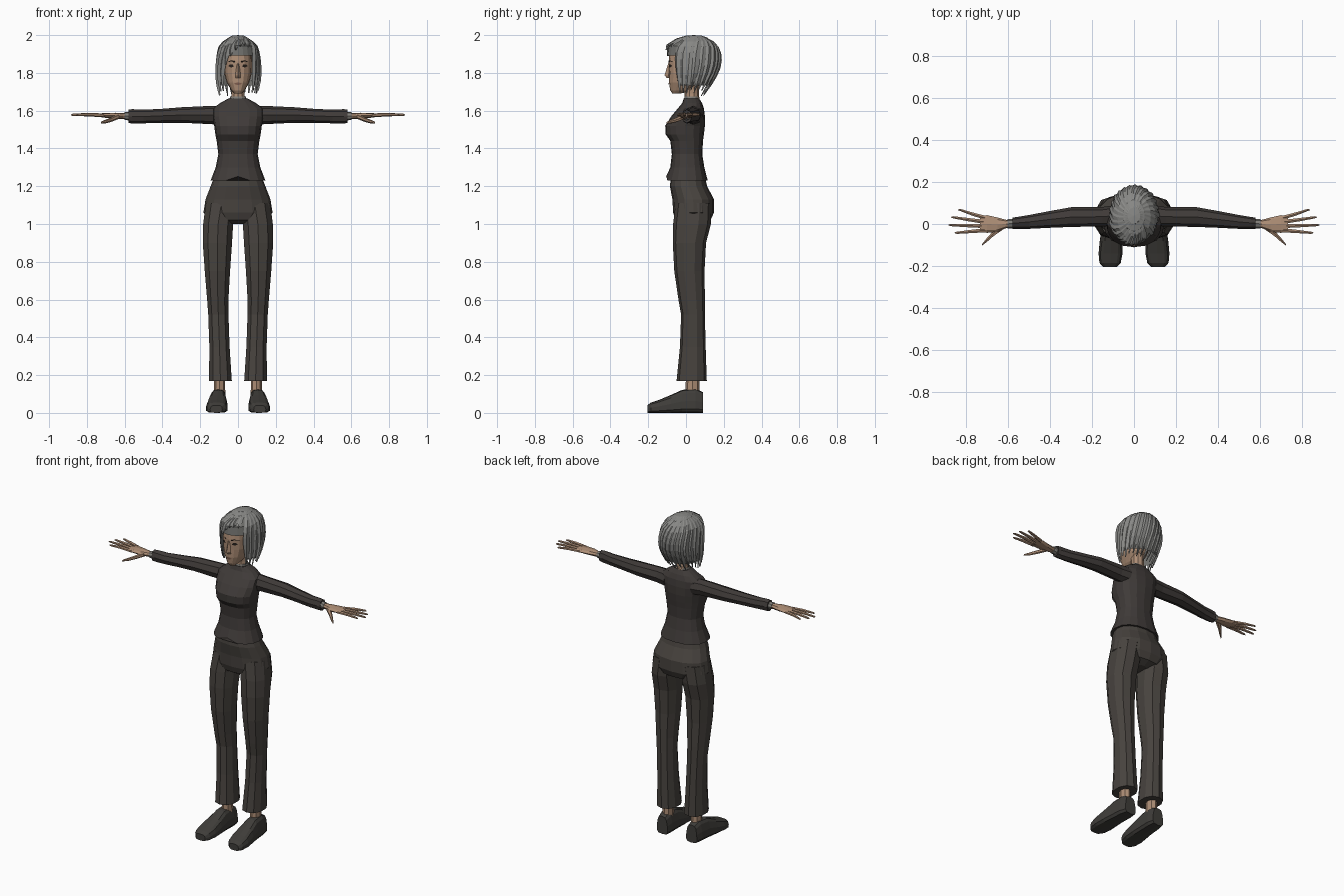
import bpy, bmesh, math, random

random.seed(4)
if "Cube" in bpy.data.objects:
    bpy.data.objects.remove(bpy.data.objects["Cube"], do_unlink=True)


def material(name, r, g, b):
    m = bpy.data.materials.new(name)
    m.use_nodes = True
    m.diffuse_color = (r, g, b, 1)
    m.node_tree.nodes["Principled BSDF"].inputs["Base Color"].default_value = (r, g, b, 1)
    return m


SKIN = material("skin", .42, .27, .18)
LIPS = material("lips", .25, .13, .09)
HAIR = material("grey hair", .25, .25, .24)
UNDERHAIR = material("dark grey hair", .16, .16, .15)
SHIRT = material("charcoal shirt", .050, .043, .040)
TROUSERS = material("brown grey trousers", .064, .056, .049)
SHOE = material("dark shoe", .050, .047, .042)
TRIM = material("grey trim", .22, .21, .19)
DARK = material("eye dark", .02, .015, .012)


def finish(name, bm, mat, mirror=False, normals=True):
    if normals:
        bmesh.ops.recalc_face_normals(bm, faces=bm.faces)
    me = bpy.data.meshes.new(name)
    bm.to_mesh(me)
    bm.free()
    me.materials.append(mat)
    ob = bpy.data.objects.new(name, me)
    bpy.context.collection.objects.link(ob)
    if mirror:
        ob.modifiers.new("mirror", "MIRROR").use_mirror_merge = False
    return ob


def loft(name, axis, sections, sides, mat, power=2.0, mirror=False, edit=None, caps=True):
    """Skin rings (position, centre u, centre v, radius u, radius v) along an axis."""
    bm = bmesh.new()
    rings = []
    for p, cu, cv, ru, rv in sections:
        ring = []
        for i in range(sides):
            a = 2 * math.pi * i / sides - math.pi / 2
            c, s = math.cos(a), math.sin(a)
            u = cu + ru * math.copysign(abs(c) ** (2 / power), c)
            v = cv + rv * math.copysign(abs(s) ** (2 / power), s)
            co = {"x": (p, u, v), "y": (u, p, v), "z": (u, v, p)}[axis]
            ring.append(bm.verts.new(co))
        rings.append(ring)
    for a, b in zip(rings, rings[1:]):
        for i in range(sides):
            j = (i + 1) % sides
            bm.faces.new((a[i], a[j], b[j], b[i]))
    if caps:
        bm.faces.new(rings[0])
        bm.faces.new(rings[-1])
    if edit:
        edit(bm)
    return finish(name, bm, mat, mirror)


def body(profile):
    """Turn (height, half width, front y, back y) into loft sections."""
    return [(z, 0, (f + b) / 2, w, (b - f) / 2) for z, w, f, b in profile]


def section_at(sections, z):
    """Interpolate centre y and radii at a height."""
    s = sorted(sections)
    z = min(max(z, s[0][0]), s[-1][0])
    for a, b in zip(s, s[1:]):
        if z <= b[0]:
            t = (z - a[0]) / (b[0] - a[0])
            return [a[k] + (b[k] - a[k]) * t for k in (2, 3, 4)]


# Shirt with a small notch in the front hem
def hem_notch(bm):
    for v in bm.verts:
        if abs(v.co.x) < .01 and v.co.y < 0 and v.co.z < 1.235:
            v.co.z += .022


loft("shirt", "z", body([
    (1.23, .145, -.105, .115), (1.30, .118, -.083, .097), (1.37, .104, -.075, .086),
    (1.44, .113, -.083, .09), (1.475, .12, -.108, .095), (1.52, .126, -.11, .1),
    (1.57, .135, -.078, .1), (1.61, .135, -.045, .095), (1.64, .095, -.02, .085),
    (1.665, .05, -.012, .07)]), 16, SHIRT, 2.4, edit=hem_notch)
loft("collar", "z", [(1.65, 0, .03, .048, .042), (1.675, 0, .03, .042, .038)], 12, TRIM)

# Sleeves and cuffs
loft("sleeve", "x", [
    (.09, .04, 1.575, .05, .05), (.15, .035, 1.577, .046, .048), (.30, .033, 1.577, .047, .041),
    (.40, .022, 1.573, .04, .037), (.50, .01, 1.569, .033, .036),
    (.56, .005, 1.57, .028, .038), (.58, .004, 1.57, .027, .035)], 8, SHIRT, mirror=True)
loft("cuff", "x", [(.57, .002, 1.571, .023, .024), (.602, .001, 1.572, .022, .02)], 8, TRIM, mirror=True)

# Hands
loft("palm", "x", [
    (.55, 0, 1.572, .018, .017), (.61, 0, 1.572, .02, .016), (.65, -.003, 1.573, .034, .016),
    (.70, 0, 1.575, .042, .013), (.735, 0, 1.576, .038, .009)], 8, SKIN, mirror=True)
tips = [(.838, .067), (.872, .032), (.885, -.005), (.855, -.042)]
for i, (tx, ty) in enumerate(tips):
    by = .03 - i * .02
    mx, my = (.71 + tx) / 2, (by + ty) / 2
    loft("finger_%d" % (i + 1), "x", [
        (.71, by, 1.575, .011, .010), (mx, my, 1.579, .009, .009),
        (tx - .01, ty, 1.578, .006, .006), (tx, ty, 1.577, .002, .002)], 6, SKIN, mirror=True)
loft("thumb", "x", [
    (.63, -.015, 1.57, .018, .013), (.67, -.045, 1.553, .015, .012),
    (.70, -.075, 1.543, .011, .010), (.725, -.1, 1.537, .004, .005)], 6, SKIN, mirror=True)

# Trousers
loft("trouser_seat", "z", body([
    (1.25, .125, -.08, .1), (1.20, .145, -.085, .112), (1.13, .172, -.072, .148),
    (1.06, .183, -.068, .148), (1.02, .14, -.055, .13), (1.0, .04, -.02, .09)]), 16, TROUSERS, 2.2)
loft("trouser_leg", "z", [
    (1.11, .088, .04, .086, .095), (1.0, .105, .032, .083, .1), (.90, .109, .018, .081, .088),
    (.75, .109, .018, .07, .08), (.60, .107, .03, .059, .07), (.52, .104, .037, .056, .063),
    (.35, .098, .036, .056, .068), (.17, .093, .03, .063, .08)], 10, TROUSERS, 2.2, mirror=True)

# Ankles and shoes
loft("ankle", "z", [(.09, .097, .035, .03, .038), (.22, .097, .035, .028, .035)], 8, SKIN, mirror=True)


def narrow_top(bm):
    for v in bm.verts:
        v.co.x = .105 + (v.co.x - .105) * (1.06 - 3 * v.co.z)


shoe = [(.09, .04, .11), (.05, .05, .128), (-.02, .053, .122), (-.08, .058, .095),
        (-.14, .06, .07), (-.185, .052, .055), (-.205, .032, .04)]
loft("shoe", "y", [(y, .105 - y * .05, h / 2, w, h / 2) for y, w, h in shoe],
     12, SHOE, 3.5, mirror=True, edit=narrow_top)

# Neck, head and nose
loft("neck", "z", [(1.62, 0, .035, .045, .042), (1.69, 0, .03, .036, .038), (1.76, 0, .03, .04, .04)], 10, SKIN)
head = body([
    (1.69, .018, -.072, -.03), (1.708, .036, -.084, .03), (1.75, .06, -.09, .08),
    (1.80, .073, -.09, .1), (1.86, .075, -.092, .12), (1.92, .07, -.085, .12),
    (1.96, .045, -.05, .09)])
loft("head", "z", head, 16, SKIN, 2.4)
loft("nose", "z", [(1.85, 0, -.088, .006, .006), (1.787, 0, -.092, .014, .022),
                   (1.772, 0, -.088, .012, .012)], 4, SKIN)


# Thin painted plates that follow the face
def plate(name, points, mat, mirror=True):
    bm = bmesh.new()
    verts = []
    for x, z in points:
        cy, rx, ry = section_at(head, z)
        y = cy - ry * (1 - abs(x / rx) ** 2.4) ** (1 / 2.4)
        verts.append(bm.verts.new((x, y - .003, z)))
    bm.faces.new(verts)
    return finish(name, bm, mat, mirror, normals=False)


plate("eye", [(.022, 1.833), (.036, 1.828), (.052, 1.836), (.044, 1.844), (.028, 1.844)], DARK)
plate("eyebrow", [(.016, 1.856), (.058, 1.857), (.04, 1.866), (.017, 1.862)], DARK)
plate("mouth", [(-.022, 1.742), (0, 1.735), (.022, 1.742), (.008, 1.748), (-.008, 1.748)], LIPS, False)

# Hair: an under layer with an opening for the face
hair = body([
    (1.995, .03, .0, .08), (1.982, .062, -.05, .125), (1.95, .1, -.1, .168),
    (1.90, .114, -.11, .187), (1.85, .119, -.1, .19), (1.80, .121, -.09, .175),
    (1.74, .115, -.075, .14), (1.68, .1, -.055, .095)])


def face_opening(bm):
    def at_face(f):
        c = f.calc_center_median()
        return c.z < 1.91 and abs(math.atan2(c.x, .04 - c.y)) < .85
    bmesh.ops.delete(bm, geom=[f for f in bm.faces if at_face(f)], context="FACES")


under = [(z - .008, cu, cv, ru * .93, rv * .93) for z, cu, cv, ru, rv in hair]
cap = loft("hair_under_layer", "z", under[:-1], 24, UNDERHAIR, edit=face_opening, caps=False)

# Hair: ridged locks sweeping from the crown to ragged tips
bm = bmesh.new()
COUNT, STEPS = 26, 9
for n in range(COUNT):
    theta = -math.pi + 2 * math.pi * (n + .5) / COUNT
    if abs(theta) < .8:
        end = 1.945 - .11 * (theta - .35) ** 2
    else:
        end = 1.69 + random.uniform(-.015, .02)
    lift = random.uniform(.99, 1.04)
    rows = []
    for s in range(STEPS + 1):
        t = s / STEPS
        z = 1.998 - (1.998 - end) * t ** 1.5
        half = .18 * min(1, (1 - t) * 3 + .12)
        cy, rx, ry = section_at(hair, z)
        row = []
        for side, k in ((-1, .94), (-.2, lift), (1, .95)):
            a = theta + side * half + .5 * (1 - t) ** 2
            row.append(bm.verts.new((rx * k * math.sin(a), cy - ry * k * math.cos(a), z)))
        rows.append(row)
    for a, b in zip(rows, rows[1:]):
        for i in range(2):
            bm.faces.new((a[i], b[i], b[i + 1], a[i + 1]))
# Crown patch closing the top of the locks
crown = bmesh.ops.create_uvsphere(bm, u_segments=10, v_segments=6, radius=1)
for v in crown["verts"]:
    v.co = (v.co.x * .06, .04 + v.co.y * .085, 1.975 + v.co.z * .025)
finish("hair_locks", bm, HAIR, normals=False)
